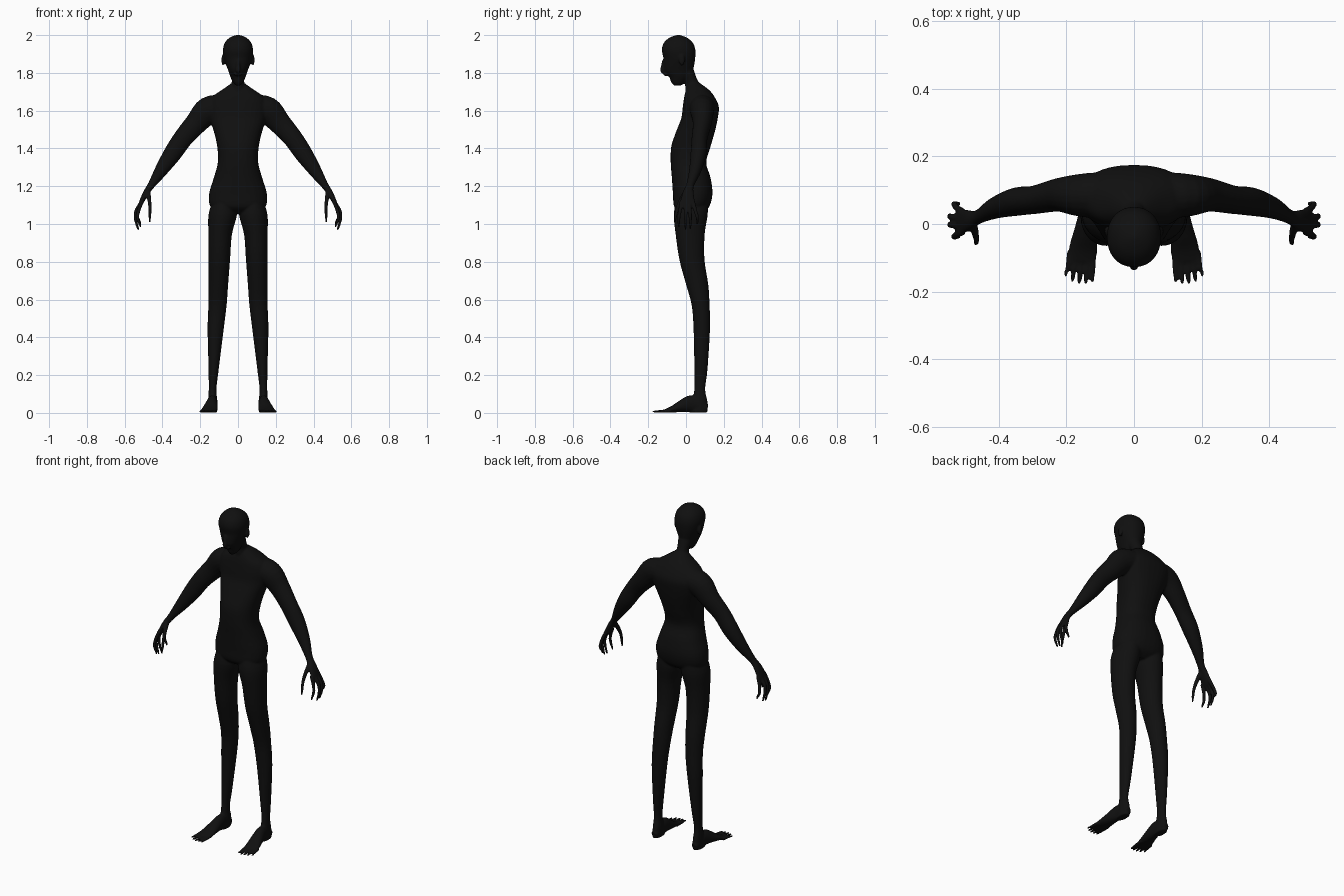
import bpy, bmesh, math
from mathutils import Vector

bm = bmesh.new()


def catmull(rows, steps):
    """Resample a list of equal-length tuples along a smooth curve."""
    out = []
    for i in range(len(rows) - 1):
        p = [rows[max(0, min(len(rows) - 1, i + k))] for k in (-1, 0, 1, 2)]
        for s in range(steps):
            t = s / steps
            out.append([0.5 * (2 * b + (c - a) * t + (2 * a - 5 * b + 4 * c - d) * t * t
                               + (3 * b - a - 3 * c + d) * t ** 3) for a, b, c, d in zip(*p)])
    return out + [list(rows[-1])]


def skin(rings):
    """Join rings of points into a closed tube."""
    loops = [[bm.verts.new(p) for p in ring] for ring in rings]
    n = len(loops[0])
    for a, b in zip(loops, loops[1:]):
        for i in range(n):
            bm.faces.new((a[i], a[(i + 1) % n], b[(i + 1) % n], b[i]))
    bm.faces.new(loops[0])
    bm.faces.new(loops[-1])


def ellipse(c, u, v, n=24, e=2.0):
    pts = []
    for i in range(n):
        a = 2 * math.pi * i / n
        ca, sa = math.cos(a), math.sin(a)
        pts.append(c + u * math.copysign(abs(ca) ** (2 / e), ca)
                   + v * math.copysign(abs(sa) ** (2 / e), sa))
    return pts


def upright(rows, s=1, e=2.0, steps=4):
    """Horizontal sections: z, x low, x high, y front, y back."""
    skin([ellipse(Vector((s * (x0 + x1) / 2, (y0 + y1) / 2, z)),
                  Vector(((x1 - x0) / 2, 0, 0)), Vector((0, (y1 - y0) / 2, 0)), 32, e)
          for z, x0, x1, y0, y1 in catmull(rows, steps)])


def limb(rows, s=1, steps=4, side=Vector((0, 1, 0)), n=20):
    """Sections across a path: x, y, z, thickness, width along side."""
    pts = catmull(rows, steps)
    cs = [Vector((s * p[0], p[1], p[2])) for p in pts]
    rings = []
    for i, p in enumerate(pts):
        t = (cs[min(i + 1, len(cs) - 1)] - cs[max(i - 1, 0)]).normalized()
        u = t.cross(side).normalized()
        v = u.cross(t).normalized()
        rings.append(ellipse(cs[i], u * p[3], v * p[4], n))
    skin(rings)


def blob(c, r):
    res = bmesh.ops.create_uvsphere(bm, u_segments=16, v_segments=10, radius=1)
    for v in res["verts"]:
        v.co = Vector(c) + Vector((v.co.x * r[0], v.co.y * r[1], v.co.z * r[2]))


# Torso
torso = [(1.055, .08, -.02, .08), (1.09, .145, -.062, .122), (1.16, .153, -.069, .14),
         (1.245, .128, -.075, .13), (1.325, .107, -.081, .107), (1.41, .11, -.078, .13),
         (1.49, .128, -.052, .153), (1.56, .15, -.025, .168), (1.62, .16, -.017, .174),
         (1.67, .14, -.01, .153), (1.71, .085, .0, .122), (1.745, .035, .015, .075)]
upright([(z, -w, w, f, b) for z, w, f, b in torso], e=2.3)

# Neck
upright([(1.66, -.05, .05, .0, .11), (1.72, -.038, .038, -.004, .09),
         (1.76, -.033, .033, -.01, .062), (1.81, -.042, .042, -.05, .043),
         (1.85, -.04, .04, -.06, .03)])

# Head, with nose, brow and ears
head = [(1.733, .012, -.065, -.025), (1.75, .026, -.078, -.005), (1.78, .041, -.09, .018),
        (1.81, .051, -.115, .036), (1.845, .064, -.119, .044), (1.88, .075, -.12, .049),
        (1.92, .08, -.128, .05), (1.955, .072, -.12, .039), (1.98, .053, -.097, .015),
        (1.994, .03, -.07, -.012), (2.001, .006, -.046, -.034)]
upright([(z, -w, w, f, b) for z, w, f, b in head], e=2.15)
limb([(0, -.117, 1.868, .009, .007), (0, -.122, 1.84, .01, .01), (0, -.124, 1.812, .013, .014),
      (0, -.118, 1.8, .007, .008)], side=Vector((1, 0, 0)))
blob((0, -.105, 1.792), (.022, .014, .01))

leg = [(1.13, .02, .13, -.05, .115), (1.05, .006, .156, -.065, .115),
       (.945, .032, .157, -.055, .099), (.81, .042, .157, -.035, .098),
       (.68, .052, .156, .0, .118), (.57, .06, .157, .03, .125), (.44, .076, .161, .04, .127),
       (.23, .102, .156, .044, .114), (.125, .114, .155, .044, .102),
       (.06, .109, .158, .03, .114), (.002, .11, .16, .02, .114)]
foot = [(.134, .112, .022, .02, .019), (.134, .08, .035, .033, .024), (.136, .03, .048, .046, .028),
        (.142, -.02, .036, .034, .035), (.15, -.07, .02, .018, .042), (.154, -.11, .011, .009, .043)]
arm = [(.07, .085, 1.625, .06, .07), (.155, .085, 1.602, .073, .064), (.22, .086, 1.535, .06, .05),
       (.29, .072, 1.455, .052, .042), (.347, .066, 1.372, .048, .042),
       (.408, .048, 1.282, .035, .032), (.458, .022, 1.207, .02, .021),
       (.487, .012, 1.165, .016, .03), (.512, .008, 1.115, .012, .04), (.52, .008, 1.098, .007, .038)]

for s in (-1, 1):
    blob((s * .079, -.022, 1.868), (.009, .016, .03))
    upright(leg, s)
    limb(foot, s, side=Vector((1, 0, 0)))
    # Toes, splayed outward
    for i, y in enumerate((-.174, -.18, -.179, -.172, -.157)):
        r = .0095 if i == 0 else .008
        xa, xb = .122 + i * .0165, .123 + i * .0195
        limb([(xa, -.08, .012, .01, .011), (xa * .5 + xb * .5, -.125, .009, .008, r),
              (xb, y + .012, .007, .006, r * .75), (xb, y, .006, .004, .004)], s,
             side=Vector((1, 0, 0)), n=12)
    limb(arm, s)
    # Curled fingers
    for ya, yb, x, z in ((.037, .06, .533, 1.0), (.018, .023, .545, .975),
                         (-.004, -.002, .545, .97), (-.024, -.038, .533, .985)):
        limb([(.507, ya, 1.12, .011, .011), (x - .008, (ya + yb) / 2, 1.075, .01, .01),
              (x - .001, yb, 1.035, .009, .009), (x - .012, yb, z + .015, .007, .007),
              (x - .018, yb, z - .002, .005, .005)], s, n=12)
    # Thumb
    limb([(.477, .005, 1.175, .014, .016), (.47, -.025, 1.13, .011, .013),
          (.466, -.045, 1.085, .009, .01), (.467, -.055, 1.04, .008, .008),
          (.467, -.06, 1.008, .005, .005)], s, n=12)

bmesh.ops.recalc_face_normals(bm, faces=bm.faces)
for f in bm.faces:
    f.smooth = True
mesh = bpy.data.meshes.new("body")
bm.to_mesh(mesh)
bm.free()
body = bpy.data.objects.new("body", mesh)
bpy.context.collection.objects.link(body)

# Fuse the parts into one skin and soften the joins
fuse = body.modifiers.new("fuse", "REMESH")
fuse.mode = "VOXEL"
fuse.voxel_size = .005
fuse.use_smooth_shade = True
soften = body.modifiers.new("soften", "SMOOTH")
soften.factor = .5
soften.iterations = 6

mat = bpy.data.materials.new("black")
mat.diffuse_color = (.005, .005, .005, 1)
mesh.materials.append(mat)
